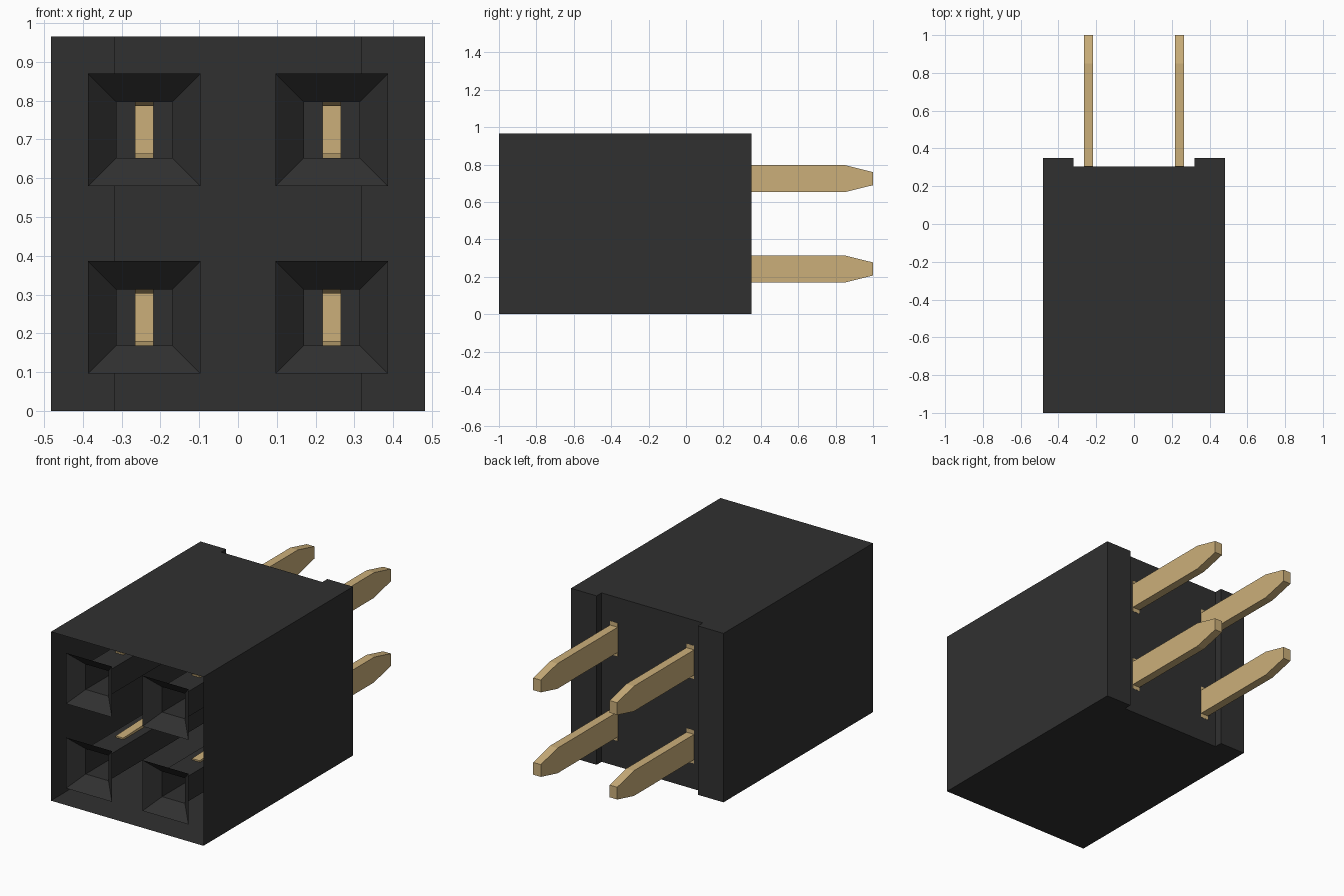
import bpy, bmesh
from mathutils import Vector

cube = bpy.data.objects.get("Cube")
if cube:
    bpy.data.objects.remove(cube)


def material(name, rgb):
    m = bpy.data.materials.new(name)
    m.use_nodes = True
    m.diffuse_color = (*rgb, 1)
    bsdf = m.node_tree.nodes["Principled BSDF"]
    bsdf.inputs["Base Color"].default_value = (*rgb, 1)
    bsdf.inputs["Roughness"].default_value = 0.6
    return m


black = material("black plastic", (0.03, 0.03, 0.03))
gold = material("gold metal", (0.60, 0.43, 0.195))


def finish(bm, name, mat, location=(0, 0, 0)):
    mesh = bpy.data.meshes.new(name)
    bm.to_mesh(mesh)
    bm.free()
    mesh.materials.append(mat)
    ob = bpy.data.objects.new(name, mesh)
    ob.location = location
    bpy.context.collection.objects.link(ob)
    return ob


def prism(points, offset):
    """Closed prism from a planar outline swept along offset."""
    bm = bmesh.new()
    face = bm.faces.new([bm.verts.new(p) for p in points])
    out = bmesh.ops.extrude_face_region(bm, geom=[face])
    moved = [v for v in out["geom"] if isinstance(v, bmesh.types.BMVert)]
    bmesh.ops.translate(bm, verts=moved, vec=Vector(offset))
    bmesh.ops.recalc_face_normals(bm, faces=bm.faces)
    return bm


# Housing: thin shell, open at the front, with a channel down the back
W, H, FRONT, BACK, CHANNEL = 0.482, 0.965, -1.0, 0.35, 0.305
half = [(W, FRONT), (W, BACK), (0.32, BACK), (0.32, CHANNEL)]
outline = half + [(-x, y) for x, y in reversed(half)]
bm = prism([(x, y, 0) for x, y in outline], (0, 0, H))
bm.normal_update()
front = [f for f in bm.faces if f.normal.y < -0.9]
bmesh.ops.delete(bm, geom=front, context="FACES_ONLY")
finish(bm, "housing", black)


# Socket: square funnel that narrows into a straight tube
def socket(name, x, z):
    bm = bmesh.new()
    rings = []
    for y, r in [(FRONT, 0.145), (-0.927, 0.072), (0.25, 0.072)]:
        rings.append([bm.verts.new((sx * r, y, sz * r))
                      for sx, sz in [(-1, -1), (1, -1), (1, 1), (-1, 1)]])
    for a, b in zip(rings, rings[1:]):
        for i in range(4):
            j = (i + 1) % 4
            bm.faces.new((a[i], b[i], b[j], a[j]))
    finish(bm, name, black, (x, 0, z))


# Contact: forked spring in the tube, shoulder at the back wall, tapered tail
upper = [(1.0, 0.035), (0.85, 0.072), (0.306, 0.072), (0.306, 0.095),
         (-0.30, 0.095), (-0.726, 0.082), (-0.726, 0.074),
         (-0.66, 0.061), (-0.30, 0.061)]
contact_outline = upper + [(y, -z) for y, z in reversed(upper)]
T = 0.024


def contact(name, x, z):
    bm = prism([(-T, y, h) for y, h in contact_outline], (2 * T, 0, 0))
    finish(bm, name, gold, (x, 0, z))


for row, z in (("lower", 0.2415), ("upper", 0.7245)):
    for side, x in (("left", 0.2415), ("right", -0.2415)):
        socket(f"{row}_{side}_socket", x, z)
        contact(f"{row}_{side}_contact", x, z)
